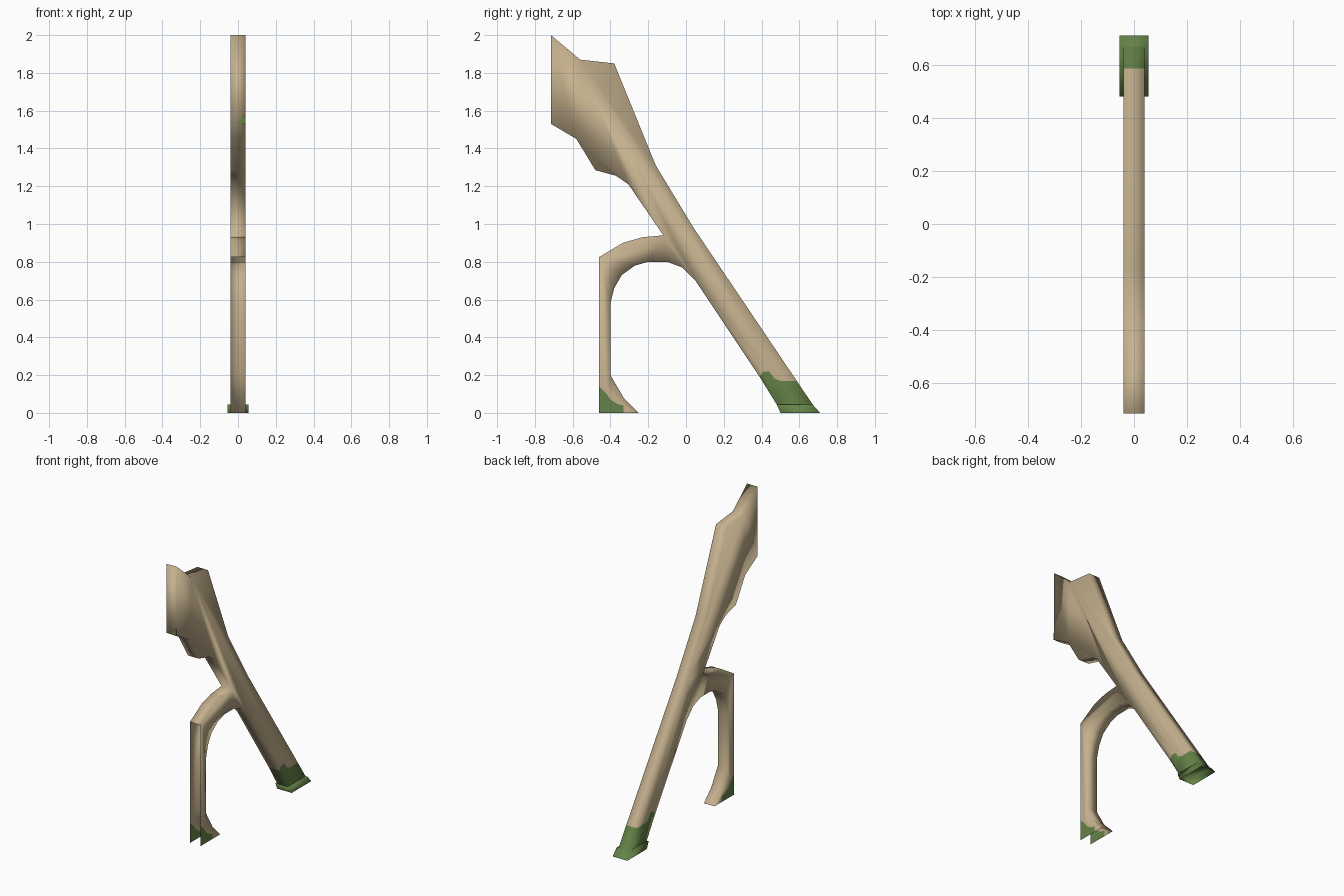
import bpy, bmesh

if "Cube" in bpy.data.objects:
    bpy.data.objects.remove(bpy.data.objects["Cube"])


def material(name, rgb):
    m = bpy.data.materials.new(name)
    m.diffuse_color = (*rgb, 1)
    m.use_nodes = True
    m.node_tree.nodes["Principled BSDF"].inputs["Base Color"].default_value = m.diffuse_color
    return m


STONE = material("sandstone", (0.56, 0.44, 0.27))
MOSS = material("moss green", (0.13, 0.225, 0.065))


def shell(name, polys, half, open_edge):
    """Two mirrored side panels from clockwise (y, z) outlines, joined by rim
    strips except where outlines touch or the shell is left open."""
    bm = bmesh.new()
    cache = {}

    def vert(sx, p):
        key = (sx, p)
        if key not in cache:
            cache[key] = bm.verts.new((sx * half, p[0], p[1]))
        return cache[key]

    loops = [(list(reversed(pts)), mat) for pts, mat in polys]
    edges = {(a, b) for pts, _ in loops for a, b in zip(pts, pts[1:] + pts[:1])}
    for pts, mat in loops:
        faces = [bm.faces.new([vert(1, p) for p in pts]),
                 bm.faces.new([vert(-1, p) for p in reversed(pts)])]
        for a, b in zip(pts, pts[1:] + pts[:1]):
            if (b, a) in edges or open_edge(a, b):
                continue
            faces.append(bm.faces.new([vert(1, a), vert(-1, a), vert(-1, b), vert(1, b)]))
        for f in faces:
            f.material_index = mat
            f.smooth = True
    mesh = bpy.data.meshes.new(name)
    bm.to_mesh(mesh)
    bm.free()
    mesh.materials.append(STONE)
    mesh.materials.append(MOSS)
    ob = bpy.data.objects.new(name, mesh)
    bpy.context.collection.objects.link(ob)
    return ob


# Ragged moss borders
leg_border = [(0.586, 0.17), (0.5, 0.17), (0.47, 0.18), (0.44, 0.22), (0.41, 0.22), (0.39, 0.19)]
post_border = [(-0.33, 0), (-0.33, 0.04), (-0.36, 0.045), (-0.40, 0.07), (-0.42, 0.10), (-0.46, 0.14)]

# Stone outline: blade and outer slope, inner arch, post, upper arch, blade underside
stone = ([(-0.715, 2.0), (-0.56, 1.87), (-0.38, 1.85), (-0.16, 1.31), (0.04, 0.98)]
         + leg_border
         + [(0.05, 0.70), (-0.02, 0.77), (-0.10, 0.80), (-0.20, 0.80), (-0.27, 0.78),
            (-0.34, 0.73), (-0.38, 0.66), (-0.40, 0.58), (-0.40, 0.20), (-0.33, 0.08), (-0.25, 0)]
         + post_border
         + [(-0.46, 0.825), (-0.335, 0.90), (-0.23, 0.93), (-0.12, 0.94), (-0.305, 1.21),
            (-0.37, 1.255), (-0.48, 1.285), (-0.58, 1.45), (-0.715, 1.53)])
leg_moss = [leg_border[0], (0.67, 0.045), (0.48, 0.045)] + leg_border[:0:-1]
post_moss = post_border[::-1] + [(-0.46, 0)]


# The post is open towards the wall and underneath; the leg is open into its foot
def body_open(a, b):
    return (a[1] == b[1] and a[1] in (0, 0.045)) or (a[0] == b[0] == -0.46)


shell("buttress", [(stone, 0), (leg_moss, 1), (post_moss, 1)], 0.04, body_open)

# Wider mossy foot
shell("foot", [([(0.48, 0.045), (0.67, 0.045), (0.71, 0), (0.50, 0)], 1)], 0.055,
      lambda a, b: a[1] == b[1] == 0)

# Small moss patch on the front edge of the blade
mesh = bpy.data.meshes.new("moss_patch")
mesh.from_pydata([(-0.01, -0.717, 1.53), (0.04, -0.717, 1.53), (0.04, -0.717, 1.58)], [], [(0, 1, 2)])
mesh.materials.append(MOSS)
bpy.context.collection.objects.link(bpy.data.objects.new("moss_patch", mesh))
